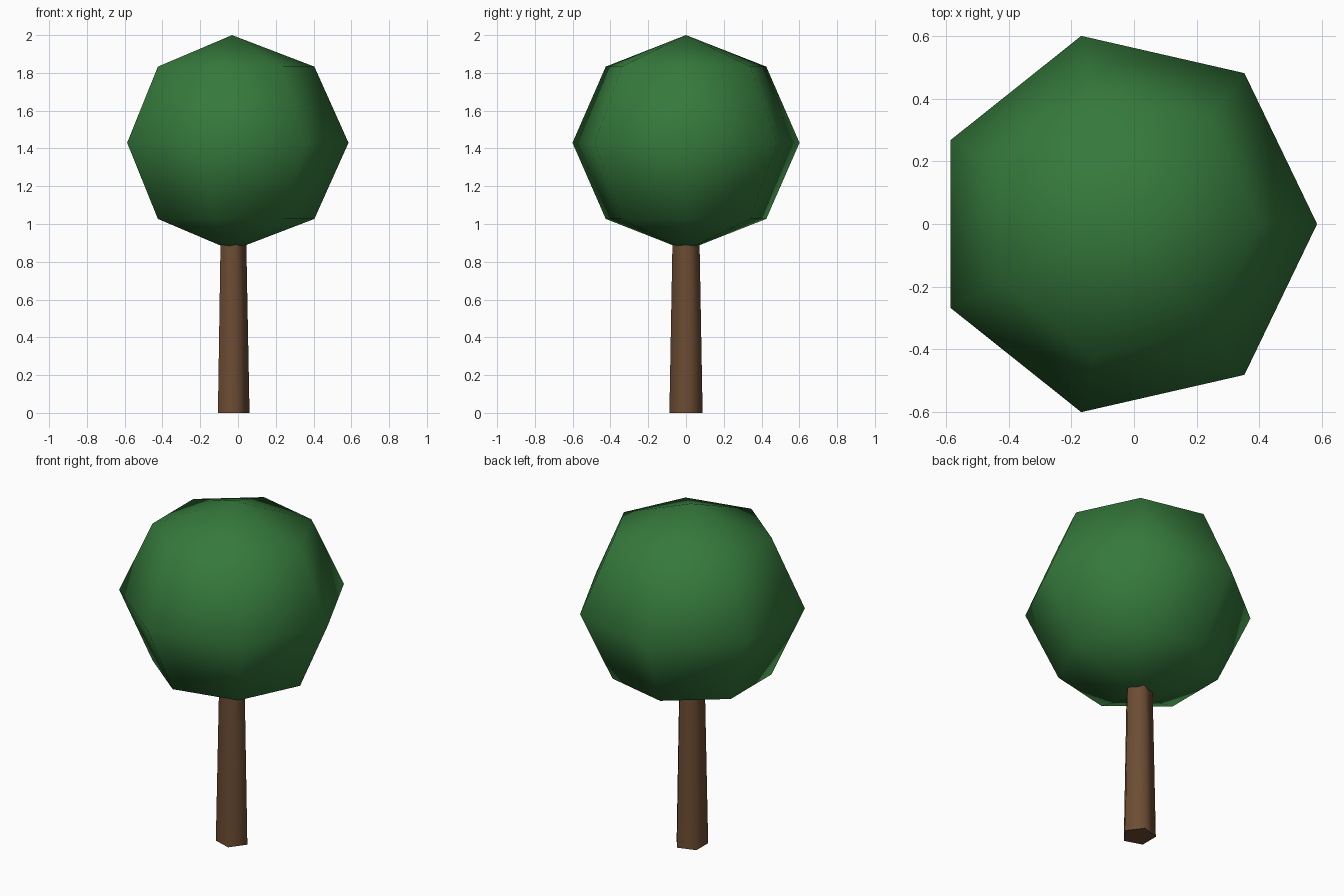
import bpy
import math

if "Cube" in bpy.data.objects:
    bpy.data.objects.remove(bpy.data.objects["Cube"])

CX = -0.0315  # shared vertical axis of trunk and crown


def finish(name, color_name, color, angle):
    """Name the active object, give it one flat colour and shade it."""
    ob = bpy.context.object
    ob.name = name
    bpy.ops.object.transform_apply(location=False, rotation=True, scale=True)
    mat = bpy.data.materials.new(color_name)
    mat.diffuse_color = (*color, 1)
    mat.use_nodes = True
    mat.node_tree.nodes["Principled BSDF"].inputs["Base Color"].default_value = mat.diffuse_color
    ob.data.materials.append(mat)
    bpy.ops.object.shade_smooth_by_angle(angle=math.radians(angle))
    return ob


# Trunk: tapered five-sided column with one corner toward +x
TRUNK_TOP = 0.95
bpy.ops.mesh.primitive_cone_add(
    vertices=5, radius1=0.0925, radius2=0.0745, depth=TRUNK_TOP,
    location=(CX, 0, TRUNK_TOP / 2), rotation=(0, 0, -math.pi / 2))
finish("trunk", "bark brown", (0.152, 0.074, 0.034), 80)

# Crown: seven-sided, four-ring ball, slightly flattened, one corner toward +x
bpy.ops.mesh.primitive_uv_sphere_add(
    segments=7, ring_count=4, radius=1, location=(CX, 0, 1.43),
    rotation=(0, 0, -math.pi / 2))
bpy.context.object.scale = (0.6165, 0.6165, 0.57)
finish("crown", "leaf green", (0.036, 0.192, 0.045), 180)
